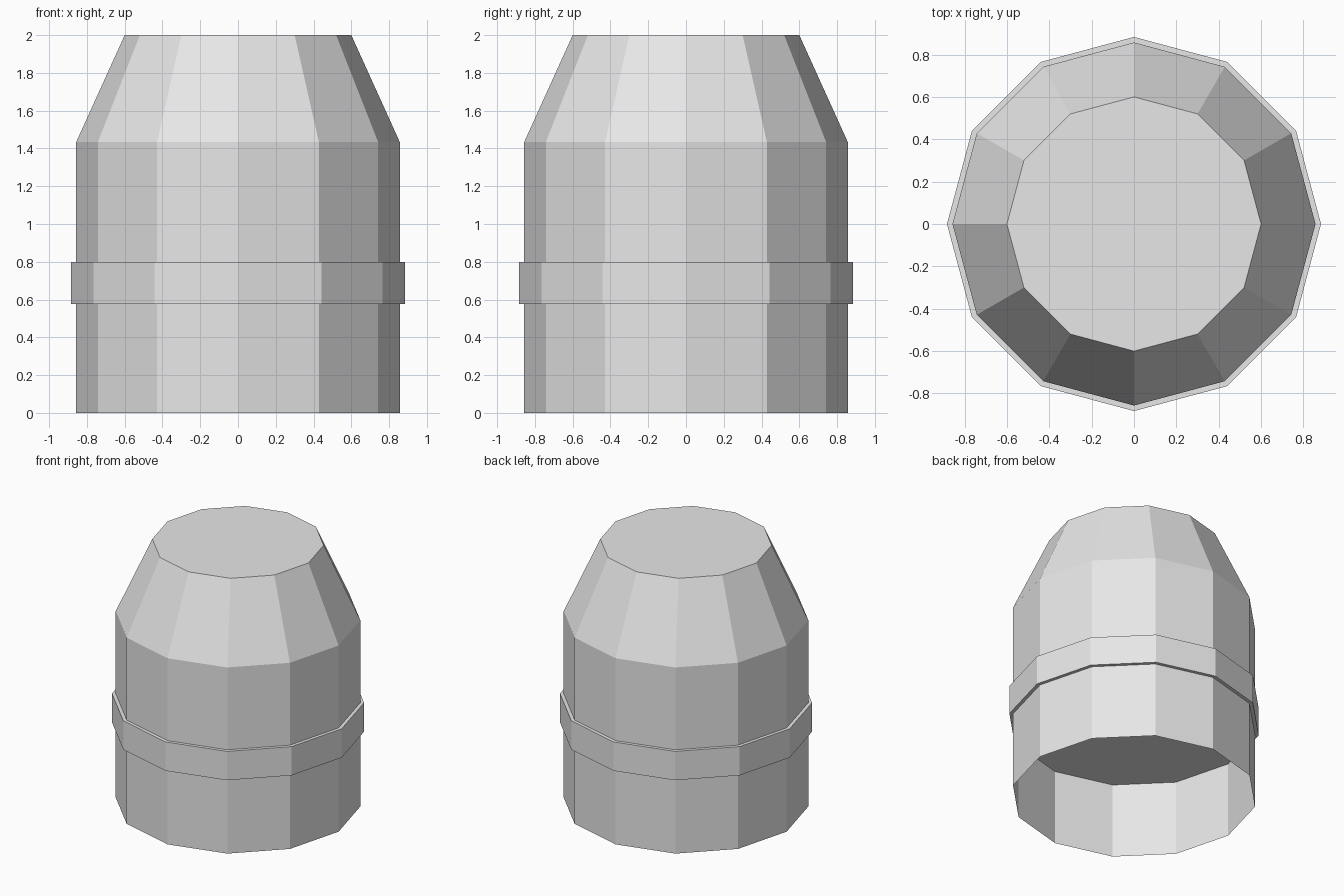
import bpy, bmesh, math

if "Cube" in bpy.data.objects:
    bpy.data.objects.remove(bpy.data.objects["Cube"])

SIDES = 12

grey = bpy.data.materials.new("light_grey")
grey.diffuse_color = (0.8, 0.8, 0.8, 1.0)
grey.use_nodes = True
grey.node_tree.nodes["Principled BSDF"].inputs["Base Color"].default_value = grey.diffuse_color


def lathe(name, profile, cap_bottom, cap_top):
    """Flat-sided solid of revolution from (radius, height) pairs."""
    bm = bmesh.new()
    rings = []
    for r, z in profile:
        rings.append([bm.verts.new((r * math.cos(i * math.tau / SIDES),
                                    r * math.sin(i * math.tau / SIDES), z))
                      for i in range(SIDES)])
    for low, high in zip(rings, rings[1:]):
        for i in range(SIDES):
            j = (i + 1) % SIDES
            bm.faces.new((low[i], low[j], high[j], high[i]))
    if cap_bottom:
        bm.faces.new(rings[0][::-1])
    if cap_top:
        bm.faces.new(rings[-1])
    mesh = bpy.data.meshes.new(name)
    bm.to_mesh(mesh)
    bm.free()
    mesh.materials.append(grey)
    obj = bpy.data.objects.new(name, mesh)
    bpy.context.collection.objects.link(obj)
    return obj


# Thin shell with a tapered shoulder, open underneath
lathe("body_shell", [(0.857, 0.0), (0.857, 1.433), (0.6, 2.0)], False, True)

# Solid band: its underside closes off the hollow base
lathe("band", [(0.883, 0.577), (0.883, 0.799)], True, True)
